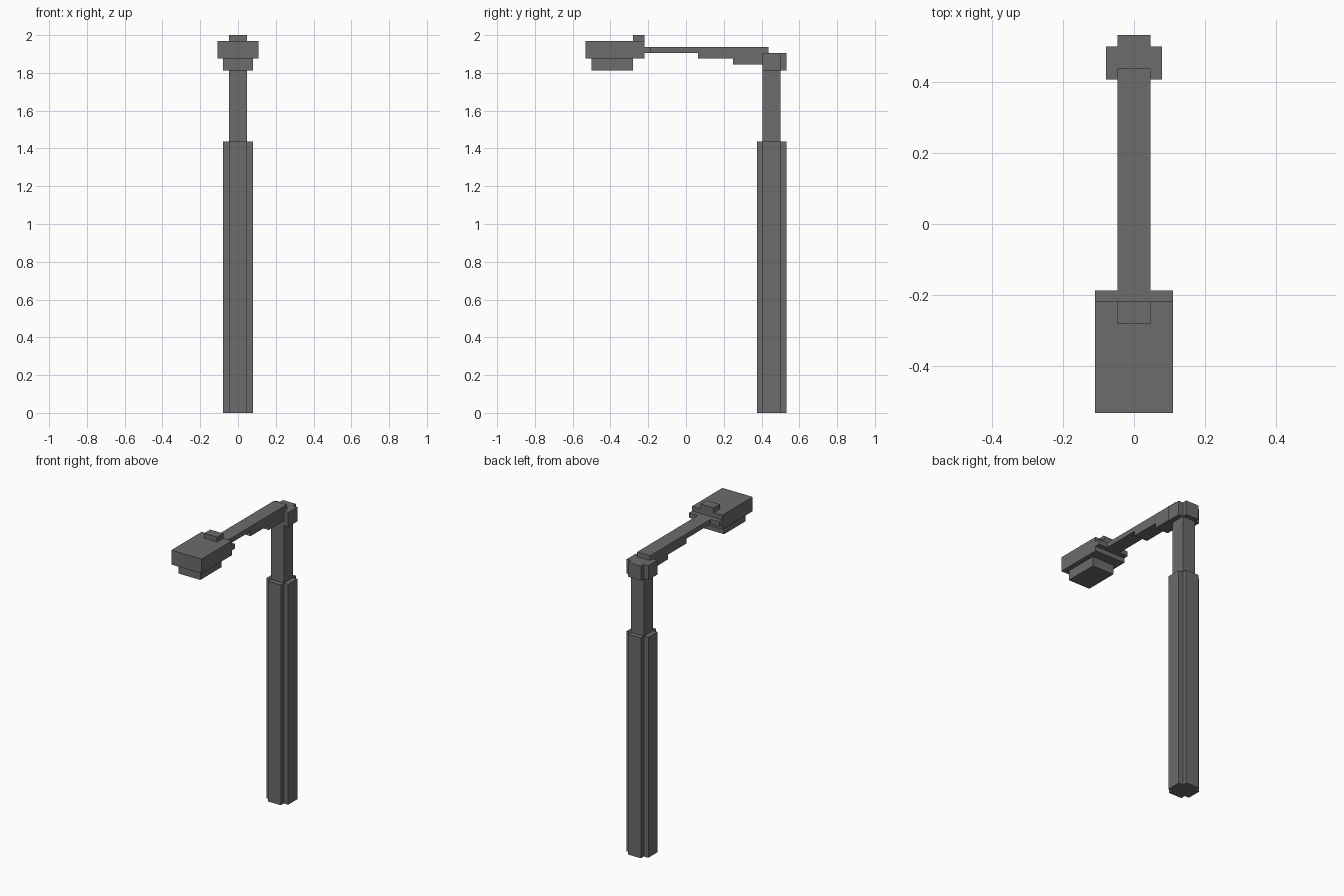
import bpy, bmesh
from mathutils import Vector

if "Cube" in bpy.data.objects:
    bpy.data.objects.remove(bpy.data.objects["Cube"])

U = 1 / 32  # block unit: every part sits on this grid

metal = bpy.data.materials.new("dark_grey_metal")
metal.diffuse_color = (0.15, 0.15, 0.15, 1)
metal.use_nodes = True
metal.node_tree.nodes["Principled BSDF"].inputs["Base Color"].default_value = metal.diffuse_color


def prism(name, profile, place, lo, hi):
    """Extrude a closed 2D profile from lo to hi; place(a, b, t) gives x, y, z."""
    bm = bmesh.new()
    face = bm.faces.new([bm.verts.new(Vector(place(a, b, lo)) * U) for a, b in profile])
    ext = bmesh.ops.extrude_face_region(bm, geom=[face])
    offset = (Vector(place(0, 0, hi)) - Vector(place(0, 0, lo))) * U
    verts = [g for g in ext["geom"] if isinstance(g, bmesh.types.BMVert)]
    bmesh.ops.translate(bm, verts=verts, vec=offset)
    bmesh.ops.recalc_face_normals(bm, faces=bm.faces)
    me = bpy.data.meshes.new(name)
    bm.to_mesh(me)
    bm.free()
    me.materials.append(metal)
    ob = bpy.data.objects.new(name, me)
    bpy.context.collection.objects.link(ob)
    return ob


def upright(name, half, z0, z1):
    """Vertical part from a right-half plan outline, mirrored in x."""
    plan = half + [(-x, y) for x, y in reversed(half)]
    return prism(name, plan, lambda a, b, t: (a, b, t), z0, z1)


def box(name, w, y0, y1, z0, z1):
    return upright(name, [(w, y0), (w, y1)], z0, z1)


# Post: cross-shaped base, square shaft, T-shaped cap
upright("post_base", [(1.5, 12), (1.5, 13), (2.5, 13), (2.5, 16), (1.5, 16), (1.5, 17)], 0, 46)
box("post_shaft", 1.5, 13, 16, 46, 58)
upright("post_cap", [(2.5, 13), (2.5, 16), (1.5, 16), (1.5, 17)], 58, 61)

# Arm: stepped side profile extruded across x
steps = [(-6, 61), (2, 61), (2, 60), (8, 60), (8, 59), (13, 59),
         (13, 61), (14, 61), (14, 62), (-6, 62)]
prism("arm", steps, lambda a, b, t: (t, a, b), -1.5, 1.5)

# Lamp head
box("lamp_housing", 3.5, -17, -7, 60, 63)
box("lamp_rear_flange", 3.5, -7, -6, 61, 62)
box("lamp_top_block", 1.5, -9, -7, 63, 64)
box("lamp_lens", 2.5, -16, -9, 58, 60)
